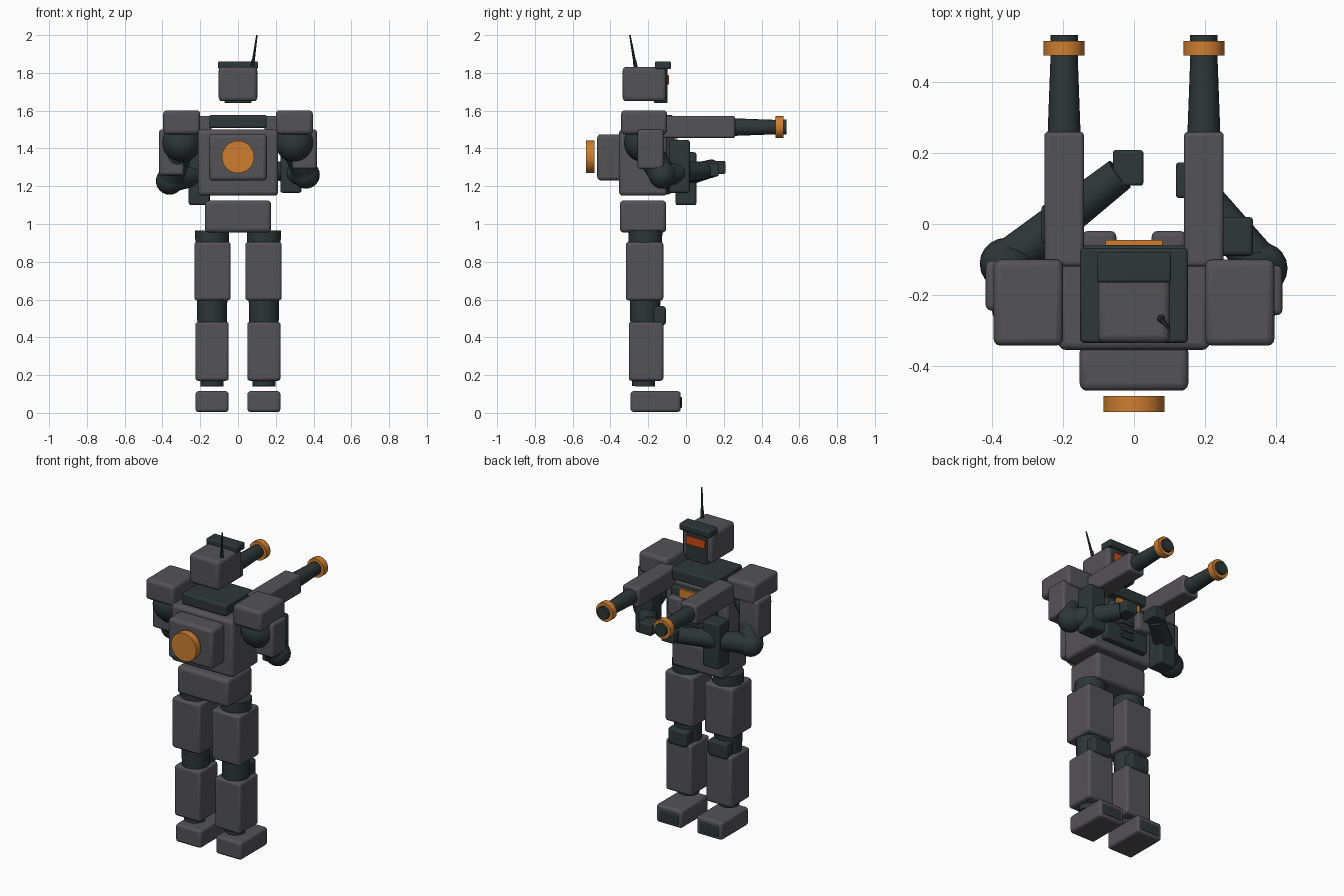
import bpy
import math
from mathutils import Vector

old = bpy.data.objects.get("Cube")
if old:
    bpy.data.objects.remove(old, do_unlink=True)


def material(name, color):
    m = bpy.data.materials.new(name)
    m.use_nodes = True
    m.diffuse_color = (*color, 1)
    m.node_tree.nodes["Principled BSDF"].inputs["Base Color"].default_value = (*color, 1)
    return m


GRAY = material("armour gray", (0.088, 0.084, 0.094))
DARK = material("dark joint green", (0.026, 0.038, 0.038))
ORANGE = material("burnt orange", (0.62, 0.21, 0.03))
VISOR = material("visor red orange", (0.6, 0.07, 0.008))


def finish(obj, name, mat):
    obj.name = name
    obj.data.materials.append(mat)
    bpy.ops.object.shade_smooth_by_angle(angle=math.radians(35))
    return obj


def box(name, x, y, z, mat, bevel=0.015):
    """Rounded block given by its (low, high) range on each axis."""
    ranges = (x, y, z)
    bpy.ops.mesh.primitive_cube_add(size=1, location=[(a + b) / 2 for a, b in ranges])
    obj = bpy.context.object
    obj.scale = [b - a for a, b in ranges]
    bpy.ops.object.transform_apply(location=False, rotation=False, scale=True)
    if bevel:
        mod = obj.modifiers.new("rounded edges", "BEVEL")
        mod.width = bevel
        mod.segments = 3
    return finish(obj, name, mat)


def rod(name, start, end, r1, r2, mat, sides=16):
    """Tapered cylinder between two points."""
    a, b = Vector(start), Vector(end)
    bpy.ops.mesh.primitive_cone_add(vertices=sides, radius1=r1, radius2=r2,
                                    depth=(b - a).length, location=(a + b) / 2)
    obj = bpy.context.object
    obj.rotation_euler = (b - a).to_track_quat("Z", "Y").to_euler()
    return finish(obj, name, mat)


def ball(name, center, radius, mat):
    bpy.ops.mesh.primitive_uv_sphere_add(segments=20, ring_count=12, radius=radius,
                                         location=center)
    return finish(bpy.context.object, name, mat)


def around(center, half):
    return (center - half, center + half)


# Torso
box("pelvis", (-0.175, 0.175), (-0.35, -0.105), (0.955, 1.125), GRAY, 0.02)
box("chest", (-0.213, 0.213), (-0.355, -0.1), (1.15, 1.5), GRAY, 0.02)
box("collar", (-0.152, 0.152), (-0.335, -0.068), (1.508, 1.577), DARK, 0.01)
box("chest_front_plate", (-0.15, 0.15), (-0.11, -0.06), (1.2, 1.47), DARK, 0.01)
box("chest_light_strip", (-0.08, 0.08), (-0.06, -0.045), (1.425, 1.475), ORANGE, 0)
for i in range(3):
    box("chest_vent", (-0.045, 0.045), (-0.065, -0.05), around(1.25 + i * 0.045, 0.012), DARK, 0.004)

# Backpack and thruster
box("backpack", (-0.153, 0.153), (-0.47, -0.34), (1.23, 1.475), GRAY, 0.02)
rod("thruster", (0, -0.53, 1.355), (0, -0.485, 1.355), 0.086, 0.086, ORANGE, 24)

# Head
box("head", (-0.102, 0.102), (-0.335, -0.105), (1.65, 1.832), GRAY, 0.02)
box("face_plate", (-0.072, 0.072), (-0.17, -0.098), (1.64, 1.825), DARK, 0.008)
box("visor", (-0.065, 0.065), (-0.11, -0.09), (1.738, 1.79), VISOR, 0.004)
box("brow", (-0.105, 0.105), (-0.165, -0.08), (1.82, 1.861), DARK, 0.008)
rod("antenna_base", (0.075, -0.265, 1.82), (0.08, -0.273, 1.87), 0.012, 0.009, DARK, 8)
rod("antenna", (0.075, -0.265, 1.82), (0.1, -0.297, 2.0), 0.009, 0.004, DARK, 8)

for s, side in ((1, "left"), (-1, "right")):
    # Leg
    c = s * 0.1375
    box(side + "_foot", around(c, 0.087), (-0.293, -0.028), (0.005, 0.115), GRAY)
    box(side + "_toe_plate", around(c, 0.065), (-0.06, -0.022), (0.025, 0.085), DARK, 0.006)
    rod(side + "_lower_leg", (c, -0.225, 0.14), (c, -0.215, 0.56), 0.06, 0.078, DARK)
    box(side + "_shin", around(c, 0.088), (-0.303, -0.12), (0.17, 0.482), GRAY)
    box(side + "_kneecap", around(c, 0.065), (-0.175, -0.107), (0.465, 0.565), DARK)
    rod(side + "_upper_leg", (c, -0.217, 0.48), (c, -0.215, 0.965), 0.078, 0.09, DARK)
    box(side + "_thigh", around(s * 0.135, 0.096), (-0.318, -0.12), (0.595, 0.905), GRAY)

    # Chest muscle block
    box(side + "_chest_block", around(s * 0.098, 0.048), (-0.11, -0.02), (1.31, 1.425), GRAY)

    # Shoulder
    ball(side + "_shoulder_joint", (s * 0.3, -0.225, 1.43), 0.103, DARK)
    box(side + "_shoulder_pad", around(s * 0.298, 0.098), (-0.343, -0.1), (1.475, 1.602), GRAY, 0.02)

    # Shoulder cannon
    g = s * 0.197
    box(side + "_cannon_body", around(g, 0.056), (-0.12, 0.26), (1.455, 1.572), GRAY, 0.012)
    rod(side + "_cannon_barrel", (g, 0.24, 1.513), (g, 0.48, 1.513), 0.047, 0.038, DARK)
    rod(side + "_muzzle_ring", (g, 0.475, 1.513), (g, 0.516, 1.513), 0.058, 0.058, ORANGE)
    rod(side + "_muzzle", (g, 0.47, 1.513), (g, 0.533, 1.513), 0.039, 0.039, DARK)

# Arms, each in its own pose: elbow, wrist, lowest point of the forearm block
poses = (
    ("left", 1, Vector((0.36, -0.125, 1.26)), Vector((0.18, 0.1, 1.285)), (0.28, -0.035, 1.165)),
    ("right", -1, Vector((-0.362, -0.112, 1.228)), Vector((-0.04, 0.14, 1.295)), (-0.205, 0, 1.1)),
)
for side, s, elbow, wrist, block in poses:
    rod(side + "_upper_arm", (s * 0.3, -0.225, 1.43), elbow, 0.078, 0.068, DARK)
    box(side + "_arm_guard", around(s * 0.352, 0.066), around(elbow.y - 0.062, 0.07),
        (elbow.z + 0.03, 1.5), GRAY)
    ball(side + "_elbow", elbow, 0.073, DARK)
    rod(side + "_forearm", elbow, wrist, 0.062, 0.048, DARK)
    bx, by, bz = block
    box(side + "_forearm_block", around(bx, 0.056), around(by, 0.055), (bz, bz + 0.28), DARK, 0.012)
    hand = wrist + (wrist - elbow).normalized() * 0.03
    box(side + "_hand", around(hand.x, 0.043), around(hand.y, 0.05), around(hand.z, 0.035), DARK, 0.008)
